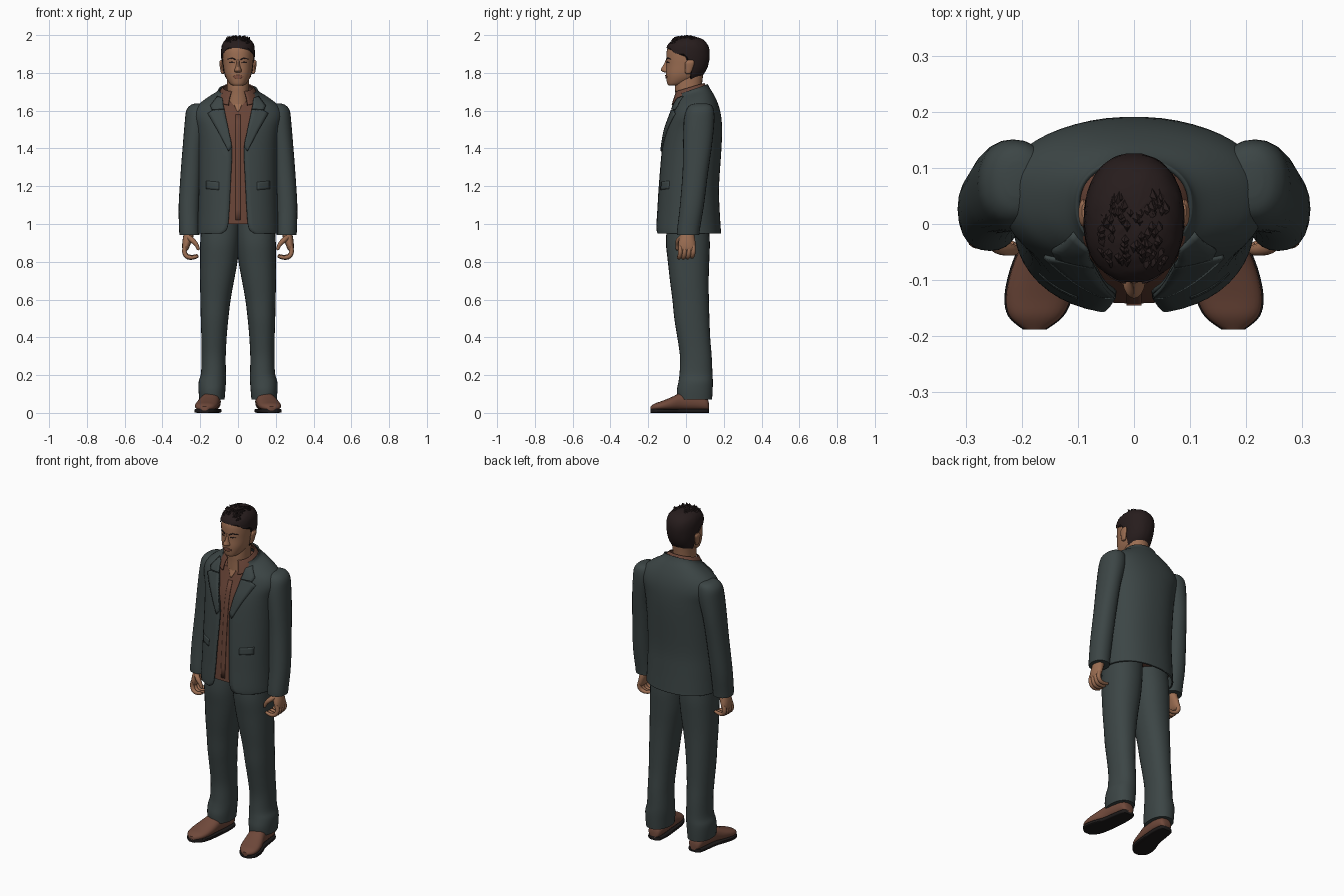
import bpy, bmesh, math, random
from mathutils import Vector
from mathutils.bvhtree import BVHTree

if "Cube" in bpy.data.objects:
    bpy.data.objects.remove(bpy.data.objects["Cube"])

random.seed(4)


def material(name, rgb):
    m = bpy.data.materials.new(name)
    m.diffuse_color = (*rgb, 1)
    m.use_nodes = True
    m.node_tree.nodes["Principled BSDF"].inputs["Base Color"].default_value = m.diffuse_color
    return m


SUIT = material("suit cloth", (0.045, 0.060, 0.060))
SKIN = material("skin", (0.33, 0.155, 0.085))
SHIRT = material("shirt cloth", (0.14, 0.058, 0.038))
LEATHER = material("shoe leather", (0.16, 0.066, 0.043))
HAIR = material("hair", (0.020, 0.012, 0.012))
SOLE = material("sole rubber", (0.012, 0.010, 0.010))
LIPS = material("lips", (0.23, 0.085, 0.055))


def finish(name, verts, faces, mat, mirror=False, solid=0.0, angle=42):
    me = bpy.data.meshes.new(name)
    me.from_pydata([tuple(v) for v in verts], [], faces)
    bm = bmesh.new()
    bm.from_mesh(me)
    bmesh.ops.recalc_face_normals(bm, faces=bm.faces)
    bm.to_mesh(me)
    bm.free()
    me.materials.append(mat)
    ob = bpy.data.objects.new(name, me)
    bpy.context.collection.objects.link(ob)
    if solid:
        md = ob.modifiers.new("thickness", "SOLIDIFY")
        md.thickness, md.offset = solid, 0
    if mirror:
        md = ob.modifiers.new("mirror", "MIRROR")
        md.use_mirror_merge = False
    bpy.ops.object.select_all(action="DESELECT")
    ob.select_set(True)
    bpy.context.view_layer.objects.active = ob
    bpy.ops.object.shade_smooth_by_angle(angle=math.radians(angle))
    return ob


def spline(keys, t):
    """Smooth blend through a list of key tuples, t in 0..1."""
    u = t * (len(keys) - 1)
    i = min(int(u), len(keys) - 2)
    f = u - i
    k = [keys[max(0, min(len(keys) - 1, i + d))] for d in (-1, 0, 1, 2)]
    return [0.5 * (2 * b + (c - a) * f + (2 * a - 5 * b + 4 * c - d) * f * f
                   + (3 * b - a - 3 * c + d) * f ** 3) for a, b, c, d in zip(*k)]


def spow(v, p):
    return math.copysign(abs(v) ** p, v)


def ring(key, n, e):
    """Superellipse section: z, cx, rx, front y, back y, front gap, tilt."""
    z, cx, rx, yf, yb, gap, tilt = (list(key) + [0, 0])[:7]
    rx = max(rx, 0.001)
    a0 = math.asin(min(1, (max(gap, 0) / rx) ** (e / 2)))
    closed = gap <= 0
    pts = []
    for i in range(n):
        a = a0 + (2 * math.pi - 2 * a0) * i / (n if closed else n - 1)
        dy = -(yb - yf) / 2 * spow(math.cos(a), 2 / e)
        pts.append(Vector((cx + rx * spow(math.sin(a), 2 / e), (yf + yb) / 2 + dy, z + tilt * dy)))
    return pts


def surface(rings, closed=True, caps=True):
    n = len(rings[0])
    verts = [p for r in rings for p in r]
    faces = [(r * n + i, r * n + (i + 1) % n, (r + 1) * n + (i + 1) % n, (r + 1) * n + i)
             for r in range(len(rings) - 1) for i in range(n if closed else n - 1)]
    if closed and caps:
        faces += [tuple(range(n)), tuple(range(len(verts) - n, len(verts)))]
    return verts, faces


def sections(keys, steps=4, n=32, e=2.2):
    m = (len(keys) - 1) * steps
    return [ring(spline(keys, i / m), n, e) for i in range(m + 1)]


def loft(name, keys, mat, steps=4, n=32, e=2.2, closed=True, **kw):
    return finish(name, *surface(sections(keys, steps, n, e), closed), mat, **kw)


def plate(name, edge_a, edge_b, tree, mat, lift=0.004, solid=0.005, mirror=True):
    """Thin patch between two x,z edge lines, laid on the front of a surface."""
    rows = []
    m = (len(edge_a) - 1) * 5
    for i in range(m + 1):
        u = i / 5
        j = min(int(u), len(edge_a) - 2)
        a, b = (Vector(e[j]).lerp(Vector(e[j + 1]), u - j) for e in (edge_a, edge_b))
        row = []
        for k in range(5):
            p = a.lerp(b, k / 4)
            hit = tree.ray_cast(Vector((p.x, -1, p.y)), Vector((0, 1, 0)))[0]
            row.append(Vector((p.x, (hit.y if hit else 0) - lift, p.y)))
        rows.append(row)
    return finish(name, *surface(rows, False), mat, mirror=mirror, solid=solid)


def tube(name, points, radii, mat):
    """Tapered round tube through points, rounded at the tip."""
    rings = []
    keys = [(*p, r) for p, r in zip(points, radii)]
    m = (len(keys) - 1) * 3
    ctr = [spline(keys, i / m) for i in range(m + 1)]
    for i, c in enumerate(ctr):
        d = (Vector(ctr[min(i + 1, m)][:3]) - Vector(ctr[max(i - 1, 0)][:3])).normalized()
        s = d.cross(Vector((0, 1, 0))).normalized()
        t = d.cross(s)
        rings.append([Vector(c[:3]) + max(c[3], .002) * (s * math.cos(q * math.pi / 5) + t * math.sin(q * math.pi / 5))
                      for q in range(10)])
    return finish(name, *surface(rings), mat, mirror=True)


# Jacket body, open down the front
jacket = [(.95, 0, .212, -.155, .182, .085, 0), (.98, 0, .211, -.157, .180, .056, 0),
          (1.08, 0, .207, -.150, .174, .046, 0), (1.2, 0, .204, -.142, .171, .040, 0),
          (1.4, 0, .205, -.124, .184, .032, 0), (1.5, 0, .214, -.108, .187, .052, 0),
          (1.57, 0, .232, -.085, .182, .066, .02), (1.62, 0, .215, -.070, .168, .078, .08),
          (1.66, 0, .165, -.060, .145, .084, .2), (1.69, 0, .112, -.055, .122, .082, .32),
          (1.71, 0, .100, -.048, .112, .080, .36)]
loft("jacket_body", jacket, SUIT, n=48, e=2.25, closed=False, solid=.008)
guide = BVHTree.FromPolygons(*surface(sections([k[:5] + (0, k[6]) for k in jacket], 4, 64, 2.25)))
plate("lapels", [(.050, 1.385), (.105, 1.49), (.160, 1.585), (.135, 1.60)],
      [(.033, 1.41), (.050, 1.50), (.066, 1.575), (.072, 1.605)], guide, SUIT, .008, .008)
plate("jacket_collar", [(.138, 1.605), (.146, 1.625), (.108, 1.675)],
      [(.072, 1.608), (.078, 1.63), (.082, 1.665)], guide, SUIT, .009, .008)
plate("pocket_flaps", [(.10, 1.222), (.168, 1.228)], [(.10, 1.18), (.168, 1.186)], guide, SUIT, .004, .006)

# Sleeves
loft("sleeves", [(1.638, .208, .020, .05, .11), (1.628, .208, .045, .02, .135),
                 (1.60, .212, .062, 0, .148), (1.54, .218, .064, -.012, .150),
                 (1.42, .236, .056, -.015, .138), (1.28, .247, .056, -.018, .118),
                 (1.10, .258, .056, -.032, .095), (.98, .258, .054, -.046, .075),
                 (.942, .257, .053, -.048, .070)], SUIT, n=24, mirror=True)

# Shirt, skin at the open neck and shirt collar
shirt = [(1.0, 0, .195, -.142, .165)] + [(z, x, r - .014, f + .012, b - .014, 0, t)
                                         for z, x, r, f, b, g, t in jacket[2:9]]
loft("shirt", shirt + [(1.668, 0, .085, -.050, .100, 0, .35)], SHIRT, n=40, e=2.25)
shirt_guide = BVHTree.FromPolygons(*surface(sections(shirt, 4, 64, 2.25)))
plate("shirt_placket", [(-.013, 1.02), (-.013, 1.3), (-.013, 1.58)],
      [(.013, 1.02), (.013, 1.3), (.013, 1.58)], shirt_guide, SHIRT, .003, .003, False)
plate("open_neck_skin", [(-.004, 1.595), (-.034, 1.66)], [(.004, 1.595), (.034, 1.66)],
      shirt_guide, SKIN, .003, .003, False)
loft("shirt_collar", [(1.665, 0, .110, -.082, .116, .050, .40), (1.695, 0, .096, -.070, .108, .044, .36),
                      (1.722, 0, .078, -.056, .094, .034, .30)], SHIRT, n=32, closed=False, solid=.006)

# Trousers
loft("trousers", [(.072, .138, .067, -.046, .138, 0, -.32), (.12, .138, .071, -.048, .141, 0, -.2),
                  (.165, .136, .072, -.040, .142), (.21, .130, .066, -.034, .140),
                  (.3, .129, .064, -.032, .136), (.4, .127, .067, -.046, .128),
                  (.5, .124, .073, -.062, .124), (.6, .119, .080, -.072, .121),
                  (.7, .111, .090, -.085, .120), (.8, .102, .099, -.096, .123),
                  (.9, .096, .104, -.106, .126), (1.0, .09, .105, -.100, .120)], SUIT, n=28, mirror=True)


# Shoes: lengthwise sections of y, centre x, half width, height
shoe = [(.122, .134, .020, .050), (.108, .135, .038, .080), (.05, .138, .047, .105), (-.02, .146, .050, .108),
        (-.08, .160, .058, .082), (-.13, .170, .058, .062), (-.165, .175, .046, .050), (-.188, .177, .018, .034)]


def shoe_part(name, mat, base, height, grow, e):
    rings = []
    for i in range(29):
        y, cx, w, h = spline(shoe, i / 28)
        h = height or h - base
        rings.append([Vector((cx + (w + grow) * spow(math.cos(a * math.pi / 12), 2 / e), y,
                              base + h / 2 * (1 + spow(math.sin(a * math.pi / 12), 2 / e)))) for a in range(24)])
    finish(name, *surface(rings), mat, mirror=True)


shoe_part("shoe_uppers", LEATHER, .012, 0, 0, 2.3)
shoe_part("shoe_soles", SOLE, 0, .022, .003, 6)

# Hands: palm, curled fingers and thumb
loft("palms", [(.965, .258, .026, -.025, .042), (.93, .264, .027, -.034, .046), (.90, .272, .023, -.040, .050),
               (.87, .278, .017, -.040, .050), (.855, .280, .008, -.034, .044)], SKIN, n=16, mirror=True)
for i, name in enumerate(("index", "middle", "ring", "little")):
    y, s = -.030 + .023 * i, (1, 1.05, 1, .85)[i]
    tube(name + "_fingers", [(.279, y, .885), (.284, y, .855), (.272, y - .004, .855 - .026 * s),
                             (.245, y - .008, .850 - .028 * s), (.216, y - .008, .855 - .026 * s),
                             (.212, y - .008, .856 - .025 * s)],
         [.011, .012, .0115, .010, .008, .003], SKIN)
tube("thumbs", [(.262, -.022, .930), (.240, -.040, .912), (.220, -.046, .890), (.210, -.046, .866),
                (.209, -.046, .861)], [.014, .014, .011, .008, .003], SKIN)

# Neck and head
loft("neck", [(1.60, 0, .070, -.055, .090), (1.68, 0, .060, -.056, .085), (1.73, 0, .058, -.058, .084),
              (1.80, 0, .060, -.050, .092)], SKIN, n=24)
head = [(1.733, 0, .026, -.092, -.045), (1.742, 0, .042, -.099, .000), (1.77, 0, .061, -.104, .060),
        (1.80, 0, .072, -.106, .092), (1.84, 0, .078, -.104, .110), (1.88, 0, .082, -.104, .118),
        (1.92, 0, .083, -.101, .118), (1.95, 0, .077, -.087, .107), (1.972, 0, .058, -.058, .084),
        (1.983, 0, .030, -.022, .052), (1.986, 0, .004, .010, .020)]
loft("head", head, SKIN, n=40)
face = BVHTree.FromPolygons(*surface(sections(head, 4, 64)))
loft("nose", [(1.802, 0, .010, -.112, -.08), (1.806, 0, .019, -.124, -.08), (1.815, 0, .019, -.133, -.08),
              (1.83, 0, .013, -.127, -.08), (1.85, 0, .009, -.115, -.08), (1.872, 0, .009, -.106, -.08)],
     SKIN, n=16, e=1.8)
loft("ears", [(1.795, .079, .005, .000, .018), (1.80, .082, .008, -.004, .026), (1.83, .087, .009, -.006, .038),
              (1.855, .090, .009, -.004, .044), (1.868, .089, .004, .010, .036)], SKIN, n=14, mirror=True)
plate("eyebrows", [(.014, 1.874), (.034, 1.882), (.057, 1.874)], [(.014, 1.867), (.034, 1.875), (.057, 1.871)],
      face, HAIR, .002, .003)
plate("eyes", [(.020, 1.855), (.033, 1.860), (.047, 1.855)], [(.020, 1.853), (.033, 1.852), (.047, 1.853)],
      face, HAIR, .001, .002)
plate("mouth", [(-.028, 1.780), (-.010, 1.788), (.010, 1.788), (.028, 1.780)],
      [(-.028, 1.778), (-.010, 1.770), (.010, 1.770), (.028, 1.778)], face, LIPS, .002, .005, False)

# Hair cap: head surface pushed out, from a hairline that drops behind the ears
N, LEVELS = 48, 16
dense = [spline(head, i / 200) for i in range(201)]
low_z = []
for i in range(N):
    back = 1 - abs(1 - 2 * i / N)
    low_z.append(1.928 - .030 * min(1, max(0, (back - .2) / .15)) - .125 * min(1, max(0, (back - .48) / .16)))
hair_rings = []
for level in range(LEVELS + 1):
    pts = []
    for i in range(N):
        z = low_z[i] + (1.9855 - low_z[i]) * math.sin(level / LEVELS * math.pi / 2)
        z = min(z, 1.9855)
        p = ring(min(dense, key=lambda k: abs(k[0] - z)), N, 2.2)[i]
        out = (p - Vector((0, .015, 1.87))).normalized()
        pts.append(p + out * (.007 + random.uniform(-.001, .001)))
    hair_rings.append(pts)
finish("hair_cap", *surface(hair_rings), HAIR, angle=60)

# Short spiky tufts over the crown
verts, faces = [], []
for _ in range(75):
    x, y = random.uniform(-.055, .055), random.uniform(-.070, .060)
    hit = face.ray_cast(Vector((x, y, 3)), Vector((0, 0, -1)))[0]
    if not hit:
        continue
    k = len(verts)
    verts += [hit + Vector((.011 * math.cos(q * math.pi / 2), .016 * math.sin(q * math.pi / 2), .002)) for q in range(4)]
    tip = hit + Vector((x * .15 + random.uniform(-.006, .006), -.008, random.uniform(.010, .018)))
    tip.z = min(tip.z, 2.0)
    verts.append(tip)
    faces += [(k + q, k + (q + 1) % 4, k + 4) for q in range(4)]
finish("hair_tufts", verts, faces, HAIR)
